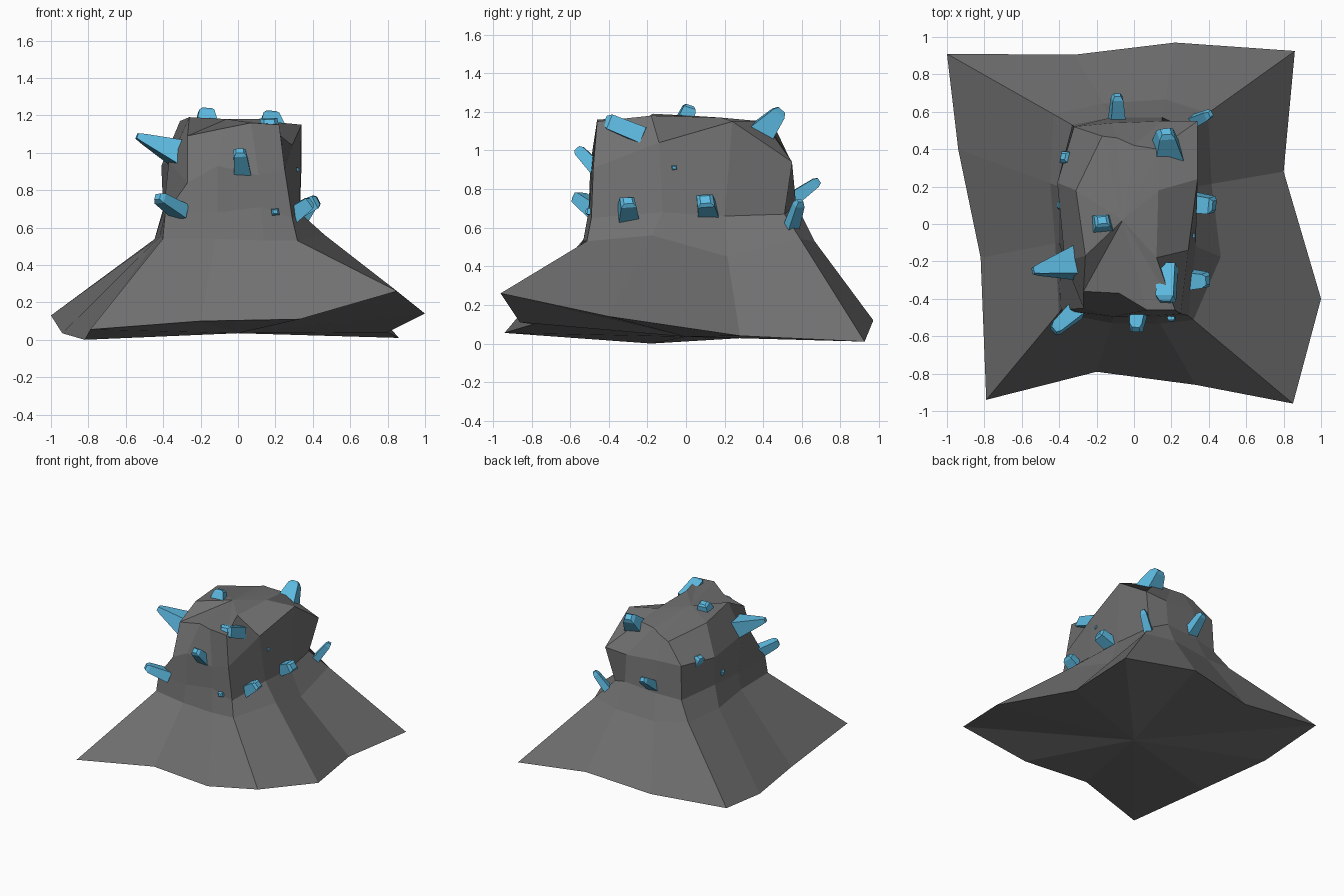
import bpy, bmesh
from mathutils import Vector as V


def material(name, rgb):
    m = bpy.data.materials.new(name)
    m.diffuse_color = (*rgb, 1)
    return m


def finish(bm, name, mat):
    bmesh.ops.recalc_face_normals(bm, faces=bm.faces)
    me = bpy.data.meshes.new(name)
    bm.to_mesh(me)
    bm.free()
    me.materials.append(mat)
    ob = bpy.data.objects.new(name, me)
    bpy.context.collection.objects.link(ob)


def skin(bm, rings, cap_centres):
    # join successive closed rings, then fan each end to a centre point
    rs = [[bm.verts.new(p) for p in r] for r in rings]
    n = len(rs[0])
    for a, b in zip(rs, rs[1:]):
        for i in range(n):
            j = (i + 1) % n
            bm.faces.new((a[i], a[j], b[j], b[i]))
    for r, c in zip((rs[0], rs[-1]), cap_centres):
        cv = bm.verts.new(c)
        for i in range(n):
            bm.faces.new((r[i], r[(i + 1) % n], cv))


# Rock cross-sections, anticlockwise from the front-left corner
base = [(-.79, -.94, .055), (-.2, -.79, .1), (.33, -.86, .11), (.85, -.96, .26),
        (1, -.4, .14), (.8, .28, .04), (.86, .925, .01), (.22, .97, .12),
        (-.32, .905, .06), (-1, .91, .13), (-.94, .4, .035), (-.82, -.18, 0)]
waist = [(-.39, -.46, .67), (-.11, -.505, .68), (.12, -.5, .71), (.29, -.49, .65),
         (.33, -.12, .68), (.33, .2, .66), (.28, .51, .67), (.15, .57, .72),
         (-.12, .57, .7), (-.33, .53, .68), (-.4, .2, .7), (-.4, -.1, .68)]
shoulder = [(-.27, -.45, .84), (-.11, -.495, .93), (.11, -.49, .88), (.25, -.48, .91),
            (.29, -.14, 1.04), (.34, .24, 1.15), (.34, .55, .94), (.15, .55, .93),
            (-.12, .54, .95), (-.32, .52, .95), (-.41, .22, .93), (-.37, -.2, .95)]
crown = [(-.27, -.36, 1.09), (-.08, -.37, 1.13), (.07, -.46, 1.16), (.22, -.46, 1.15),
         (.12, -.18, 1.18), (.13, .18, 1.17), (.13, .4, 1.15), (0, .42, 1.14),
         (-.09, .46, 1.12), (-.17, .47, 1.09), (-.31, .18, 1.17), (-.26, -.17, 1.19)]
# Neck: the waist flared towards the base (flare amount, height)
flare = [(.03, .54), (.09, .54), (.09, .53), (.05, .53), (.2, .56), (.18, .45),
         (.2, .54), (.24, .53), (.22, .51), (.15, .55), (.09, .53), (.05, .55)]
neck = []
for w, b, (f, z) in zip(waist, base, flare):
    p = V(w).lerp(V(b), f)
    neck.append((p.x, p.y, z))

bm = bmesh.new()
skin(bm, [base, neck, waist, shoulder, crown], [(0, 0, .035), (-.06, .02, 1.18)])
finish(bm, "rock", material("rock_grey", (.165, .165, .165)))

# Crystals: tapered four-sided prisms with a chipped tip
blue = material("crystal_blue", (.11, .49, .75))


def crystal(name, start, tip, w0, w1):
    a, b = V(start), V(tip)
    d = (b - a).normalized()
    side = d.cross(V((0, 0, 1)) if abs(d.z) < .9 else V((0, 1, 0))).normalized()
    up = side.cross(d)

    def ring(c, w):
        h = w / 2
        return [c + side * h * s + up * h * .8 * t
                for s, t in ((-1, -.8), (.8, -1), (1, .9), (-.7, 1))]
    a -= d * .04
    bm = bmesh.new()
    skin(bm, [ring(a, w0), ring(a.lerp(b, .88), w1 * 1.1), ring(b, w1 * .65)], [a, b])
    finish(bm, name, blue)


crystals = {
    "left_large": ((-.3, -.2, .99), (-.54, -.25, 1.09), .22, .06),
    "back_top_large": ((.175, .38, 1.08), (.17, .495, 1.21), .2, .09),
    "top": ((-.17, 0, 1.17), (-.17, .02, 1.235), .14, .08),
    "front_top": ((.175, -.26, 1.09), (.17, -.42, 1.155), .12, .1),
    "front": ((.02, -.49, .93), (.01, -.565, 1.01), .1, .07),
    "front_left": ((-.33, -.48, .7), (-.43, -.57, .765), .11, .07),
    "front_low_chip": ((.2, -.48, .68), (.2, -.52, .685), .05, .04),
    "right_front": ((.31, -.3, .68), (.395, -.3, .74), .12, .08),
    "right": ((.34, .11, .7), (.43, .1, .745), .12, .09),
    "right_chip": ((.26, -.06, .91), (.325, -.06, .91), .04, .03),
    "back_right": ((.3, .54, .58), (.41, .59, .74), .08, .05),
    "back": ((-.09, .57, .76), (-.09, .69, .845), .1, .06),
    "left_back": ((-.34, .35, .92), (-.38, .36, .98), .1, .06),
    "left_chip": ((-.38, .1, .76), (-.412, .1, .76), .05, .04),
}
for name, spec in crystals.items():
    crystal("crystal_" + name, *spec)
